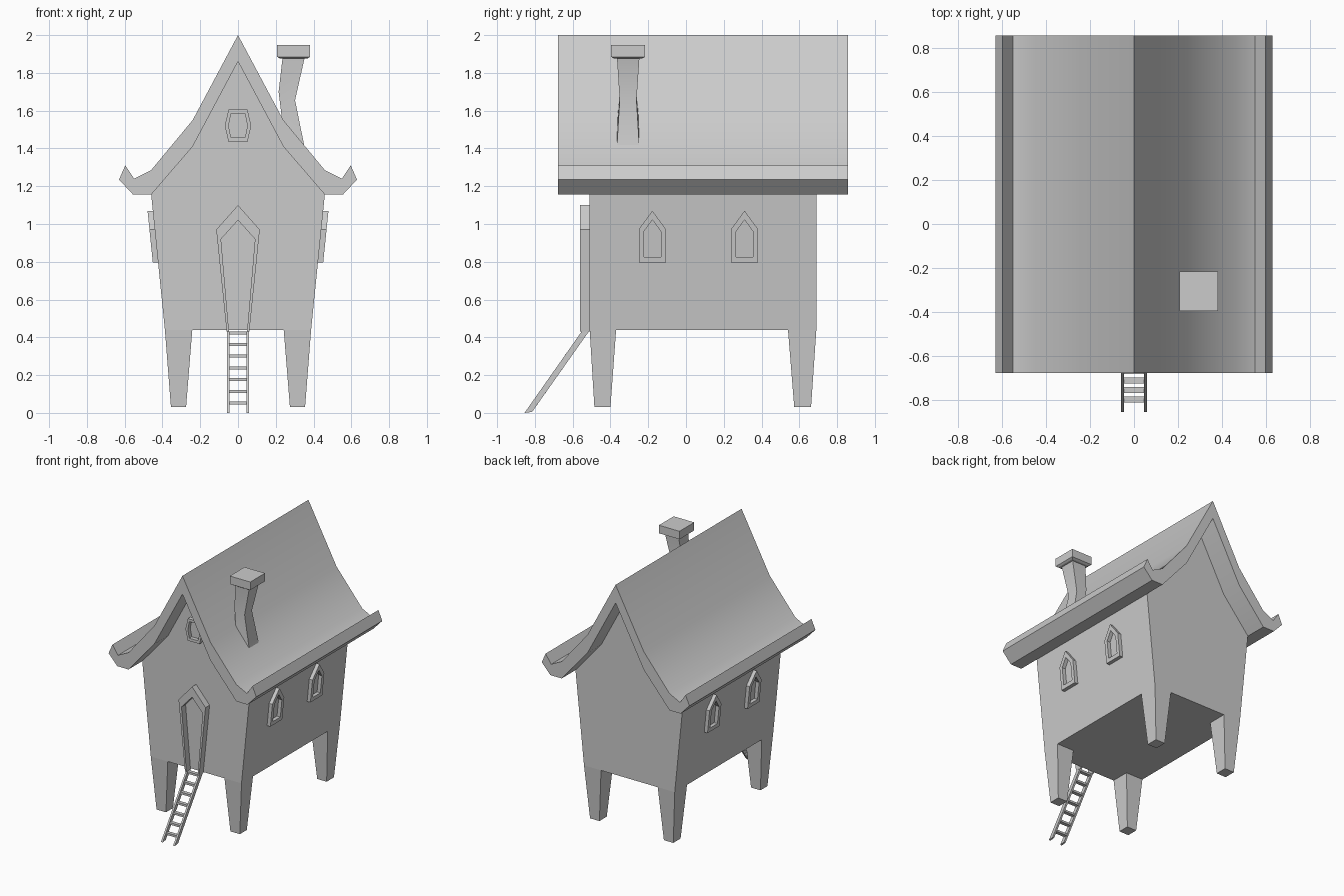
import bpy, bmesh, math

if "Cube" in bpy.data.objects:
    bpy.data.objects.remove(bpy.data.objects["Cube"])


def make(name, verts, faces, smooth=False, recalc=True):
    """Mesh object from vertices and faces, with outward normals."""
    mesh = bpy.data.meshes.new(name)
    mesh.from_pydata(verts, [], faces)
    bm = bmesh.new()
    bm.from_mesh(mesh)
    bmesh.ops.remove_doubles(bm, verts=bm.verts, dist=1e-4)
    if recalc:
        bmesh.ops.recalc_face_normals(bm, faces=bm.faces)
    bm.to_mesh(mesh)
    bm.free()
    ob = bpy.data.objects.new(name, mesh)
    bpy.context.collection.objects.link(ob)
    if smooth:
        bpy.ops.object.select_all(action='DESELECT')
        ob.select_set(True)
        bpy.context.view_layer.objects.active = ob
        bpy.ops.object.shade_smooth_by_angle(angle=math.radians(30))
    return ob


def prism(name, profile, a, b, place, smooth=False):
    """Extrude a closed 2D profile from a to b."""
    n = len(profile)
    verts = [place(u, v, d) for d in (a, b) for u, v in profile]
    faces = [tuple(range(n)), tuple(range(n, 2 * n))]
    faces += [(i, (i + 1) % n, n + (i + 1) % n, n + i) for i in range(n)]
    return make(name, verts, faces, smooth)


def loft(name, rings, smooth=False):
    """Skin a stack of four-cornered rings and cap both ends."""
    verts = [p for r in rings for p in r]
    faces = [(0, 1, 2, 3), tuple(range(len(verts) - 4, len(verts)))]
    for k in range(0, len(verts) - 4, 4):
        faces += [(k + i, k + (i + 1) % 4, k + 4 + (i + 1) % 4, k + 4 + i) for i in range(4)]
    return make(name, verts, faces, smooth)


def frame(name, outer, inner, depth, place, closed=True):
    """Raised border between two outlines, sunk slightly into the wall."""
    n = len(outer)
    verts = [place(u, v, d) for d in (-0.005, depth) for loop in (outer, inner) for u, v in loop]
    faces = []
    for i in range(n if closed else n - 1):
        j = (i + 1) % n
        for p, q in ((0, n), (2 * n, 3 * n), (0, 2 * n), (n, 3 * n)):
            faces.append((p + i, p + j, q + j, q + i))
    if not closed:
        faces += [(i, n + i, 3 * n + i, 2 * n + i) for i in (0, n - 1)]
    return make(name, verts, faces)


def mirrored(half):
    """Complete a half outline that starts and ends anywhere on x >= 0."""
    return half + [(-x, z) for x, z in reversed(half) if x > 0]


def along_y(u, v, d):
    return (u, d, v)


def along_x(u, v, d):
    return (d, u, v)


FRONT, BACK, FLOOR, EAVE = -0.51, 0.69, 0.44, 1.16


def wall_x(z):
    return 0.387 + (z - FLOOR) * 0.073 / 0.72


def on_front(u, v, d):
    return (u, FRONT - d, v)


# Walls, floor and four tapered legs in one shell
gable = [(0.387, FLOOR), (0.46, EAVE), (0.24, 1.41), (0, 1.86),
         (-0.24, 1.41), (-0.46, EAVE), (-0.387, FLOOR)]
verts = [(x, y, z) for y in (FRONT, BACK) for x, z in gable]
faces = [tuple(range(7)), tuple(range(13, 6, -1)), (0, 7, 8, 1), (5, 12, 13, 6)]
X, XI = 0.387, 0.242
F, FI, B, BI = FRONT, -0.37, BACK, 0.54
floor = [(-XI, F), (-XI, FI), (-X, FI), (-X, BI), (-XI, BI), (-XI, B),
         (XI, B), (XI, BI), (X, BI), (X, FI), (XI, FI), (XI, F)]
faces.append(tuple(range(len(verts), len(verts) + 12)))
verts += [(x, y, FLOOR) for x, y in floor]
for s in (1, -1):
    for yo, yi, fo, fi in ((F, FI, -0.485, -0.4), (B, BI, 0.662, 0.573)):
        k = len(verts)
        verts += [(s * X, yo, FLOOR), (s * XI, yo, FLOOR), (s * XI, yi, FLOOR), (s * X, yi, FLOOR),
                  (s * 0.355, fo, 0.03), (s * 0.275, fo, 0.03),
                  (s * 0.275, fi, 0.03), (s * 0.355, fi, 0.03)]
        faces.append((k + 4, k + 5, k + 6, k + 7))
        for i in range(4):
            j = (i + 1) % 4
            quad = (k + i, k + j, k + 4 + j, k + 4 + i)
            faces.append(quad)
make("house_body_with_legs", verts, faces)

# Sweeping roof with upturned eaves
roof = mirrored([(0, 2.0), (0.24, 1.55), (0.46, 1.285), (0.55, 1.24), (0.597, 1.31),
                 (0.63, 1.235), (0.555, 1.155), (0.46, 1.155), (0.24, 1.41), (0, 1.86)])
prism("roof", roof, -0.677, 0.858, along_y, smooth=True)

# Crooked chimney and its cap
def ring(xl, zl, xr, zr, y0, y1):
    return [(xl, y0, zl), (xr, y0, zr), (xr, y1, zr), (xl, y1, zl)]


loft("chimney_shaft", [ring(0.242, 1.48, 0.36, 1.37, -0.368, -0.245),
                       ring(0.215, 1.70, 0.302, 1.655, -0.351, -0.262),
                       ring(0.237, 1.89, 0.355, 1.89, -0.366, -0.246)], smooth=True)
loft("chimney_cap", [ring(0.222, 1.876, 0.368, 1.876, -0.382, -0.232),
                     ring(0.207, 1.885, 0.382, 1.885, -0.396, -0.216),
                     ring(0.207, 1.947, 0.382, 1.947, -0.396, -0.216)])

# Door frame, open at the sill
frame("door_frame",
      [(0.06, 0.43), (0.115, 0.97), (0, 1.10), (-0.115, 0.97), (-0.06, 0.43)],
      [(0.048, 0.43), (0.09, 0.92), (0, 1.02), (-0.09, 0.92), (-0.048, 0.43)],
      0.05, on_front, closed=False)

# Small gable window
frame("gable_window_frame",
      mirrored([(0.05, 1.605), (0.07, 1.52), (0.05, 1.435)]),
      mirrored([(0.037, 1.585), (0.05, 1.52), (0.037, 1.457)]), 0.03, on_front)

# Pointed side windows, two per wall
outer = mirrored([(0, 1.07), (0.072, 0.972), (0.072, 0.795)])
inner = mirrored([(0, 1.022), (0.045, 0.96), (0.045, 0.825)])
for s, side in ((1, "right"), (-1, "left")):
    for yc, end in ((-0.178, "front"), (0.31, "back")):
        frame(f"{side}_{end}_window_frame", outer, inner, 0.028,
              lambda u, v, d: (s * (wall_x(v) + d), yc + u, v))

# Leaning ladder: two rails and seven rungs
rail = [(-0.56, 0.42), (-0.553, 0.43), (-0.515, 0.43), (-0.815, 0.005), (-0.855, 0)]
for s, side in ((1, "right"), (-1, "left")):
    prism(f"ladder_{side}_rail", rail, s * 0.045, s * 0.059, along_x)
for i in range(7):
    z = 0.052 + i * 0.062
    y = -0.835 + z * 0.3 / 0.43
    h, w = 0.008, 0.014
    prism(f"ladder_rung_{i + 1}", [(y - w, z - h), (y + w, z - h), (y + w, z + h), (y - w, z + h)],
          -0.047, 0.047, along_x)
